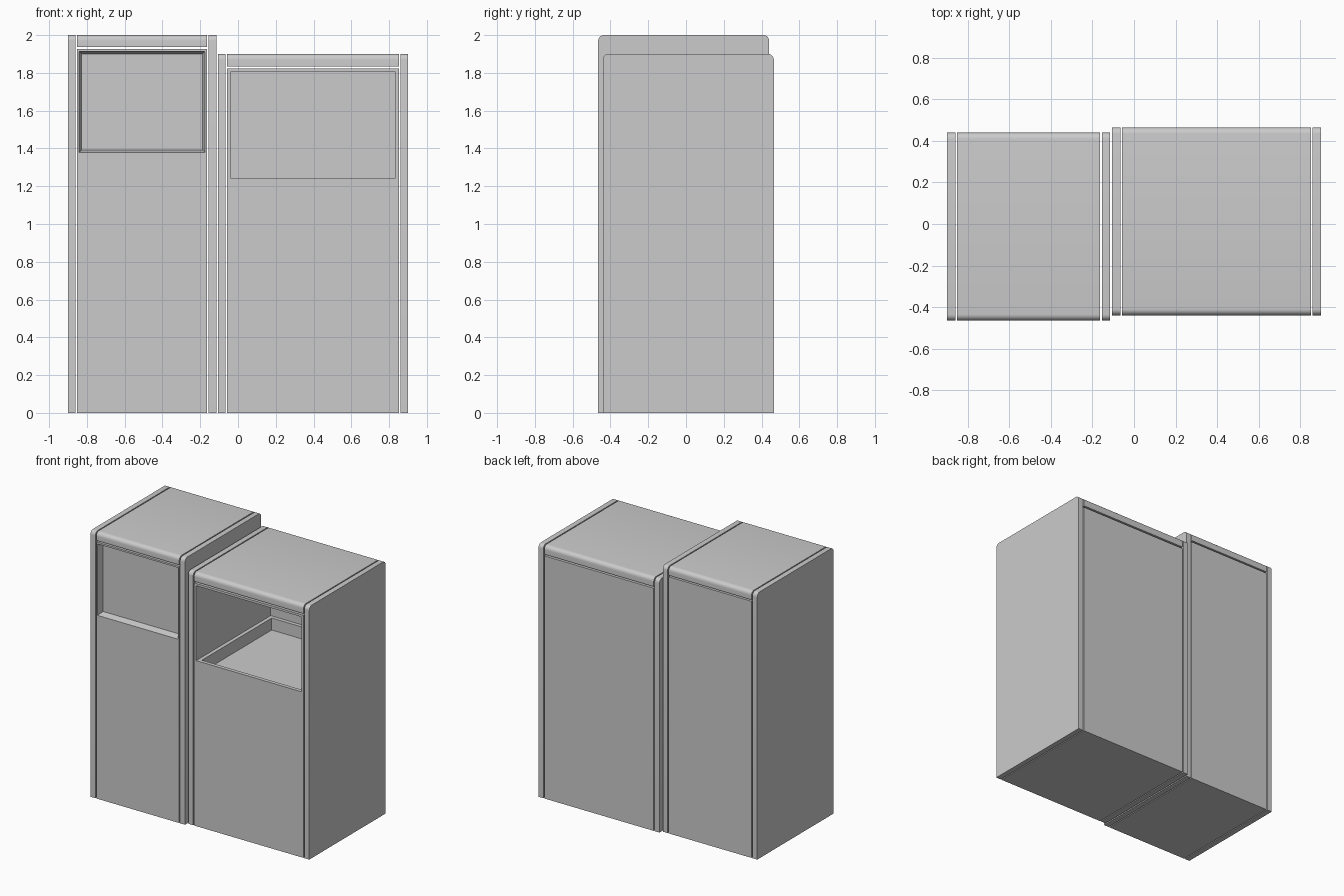
import bpy, bmesh, math

if "Cube" in bpy.data.objects:
    bpy.data.objects.remove(bpy.data.objects["Cube"])


def finish(bm, name):
    """Turn a bmesh into an object with smooth rounded corners."""
    bmesh.ops.recalc_face_normals(bm, faces=bm.faces[:])
    mesh = bpy.data.meshes.new(name)
    bm.to_mesh(mesh)
    bm.free()
    ob = bpy.data.objects.new(name, mesh)
    bpy.context.collection.objects.link(ob)
    bpy.ops.object.select_all(action='DESELECT')
    ob.select_set(True)
    bpy.context.view_layer.objects.active = ob
    bpy.ops.object.shade_smooth_by_angle(angle=math.radians(30))
    return ob


def rounded_slab(name, x0, x1, y0, y1, z0, z1, r=0.03, steps=6):
    """Side profile with rounded upper corners, extruded along x."""
    prof = [(y0, z0), (y1, z0)]
    for cy, start in ((y1 - r, 0), (y0 + r, 90)):
        for i in range(steps + 1):
            a = math.radians(start + 90 * i / steps)
            prof.append((cy + r * math.cos(a), z1 - r + r * math.sin(a)))
    bm = bmesh.new()
    face = bm.faces.new([bm.verts.new((x0, y, z)) for y, z in prof])
    ext = bmesh.ops.extrude_face_region(bm, geom=[face])
    verts = [g for g in ext['geom'] if isinstance(g, bmesh.types.BMVert)]
    bmesh.ops.translate(bm, verts=verts, vec=(x1 - x0, 0, 0))
    return finish(bm, name)


def recessed_box(name, rings, tray=None):
    """Bridge rectangles (x0, x1, z0, z1, y) from the back to the recess end."""
    bm = bmesh.new()
    loops = [[bm.verts.new(p) for p in ((x0, y, z0), (x1, y, z0), (x1, y, z1), (x0, y, z1))]
             for x0, x1, z0, z1, y in rings]
    bm.faces.new(loops[0])
    floor = None
    for a, b in zip(loops, loops[1:]):
        for i in range(4):
            j = (i + 1) % 4
            f = bm.faces.new((a[i], a[j], b[j], b[i]))
            if i == 0:
                floor = f
    bm.faces.new(loops[-1])
    bmesh.ops.recalc_face_normals(bm, faces=bm.faces[:])
    if tray:  # sunken compartment floor inside a ledge
        rim, depth = tray
        bmesh.ops.inset_region(bm, faces=[floor], thickness=rim)
        ext = bmesh.ops.extrude_face_region(bm, geom=[floor])
        verts = [g for g in ext['geom'] if isinstance(g, bmesh.types.BMVert)]
        bmesh.ops.translate(bm, verts=verts, vec=(0, 0, -depth))
        if floor.is_valid:
            bmesh.ops.delete(bm, geom=[floor], context='FACES_ONLY')
    return finish(bm, name)


def cabinet(side, x0, x1, y0, y1, top, cap_z, body_z, opening, inset, depth, tray=None):
    panel, gap = 0.04, 0.008
    bx0, bx1 = x0 + panel + gap, x1 - panel - gap
    # side panels
    rounded_slab(side + "_cabinet_left_panel", x0, x0 + panel, y0, y1, 0, top)
    rounded_slab(side + "_cabinet_right_panel", x1 - panel, x1, y0, y1, 0, top)
    # rounded top cap
    rounded_slab(side + "_cabinet_top", bx0, bx1, y0, y1, cap_z, top)
    # body with its front opening
    ox0, ox1, oz0, oz1 = opening
    recessed_box(side + "_cabinet_body", [
        (bx0, bx1, 0, body_z, y1),
        (bx0, bx1, 0, body_z, y0),
        (ox0, ox1, oz0, oz1, y0),
        (ox0 + inset, ox1 - inset, oz0 + inset, oz1 - inset, y0 + depth)], tray)


# tall cabinet with a shallow framed recess
cabinet("tall", -0.90, -0.115, -0.465, 0.44, 2.0, 1.938, 1.927,
        (-0.842, -0.174, 1.378, 1.914), 0.013, 0.05)
# wide cabinet with a deep open compartment
cabinet("wide", -0.105, 0.90, -0.44, 0.465, 1.90, 1.834, 1.822,
        (-0.04, 0.834, 1.243, 1.805), 0.0, 0.885, tray=(0.04, 0.09))
